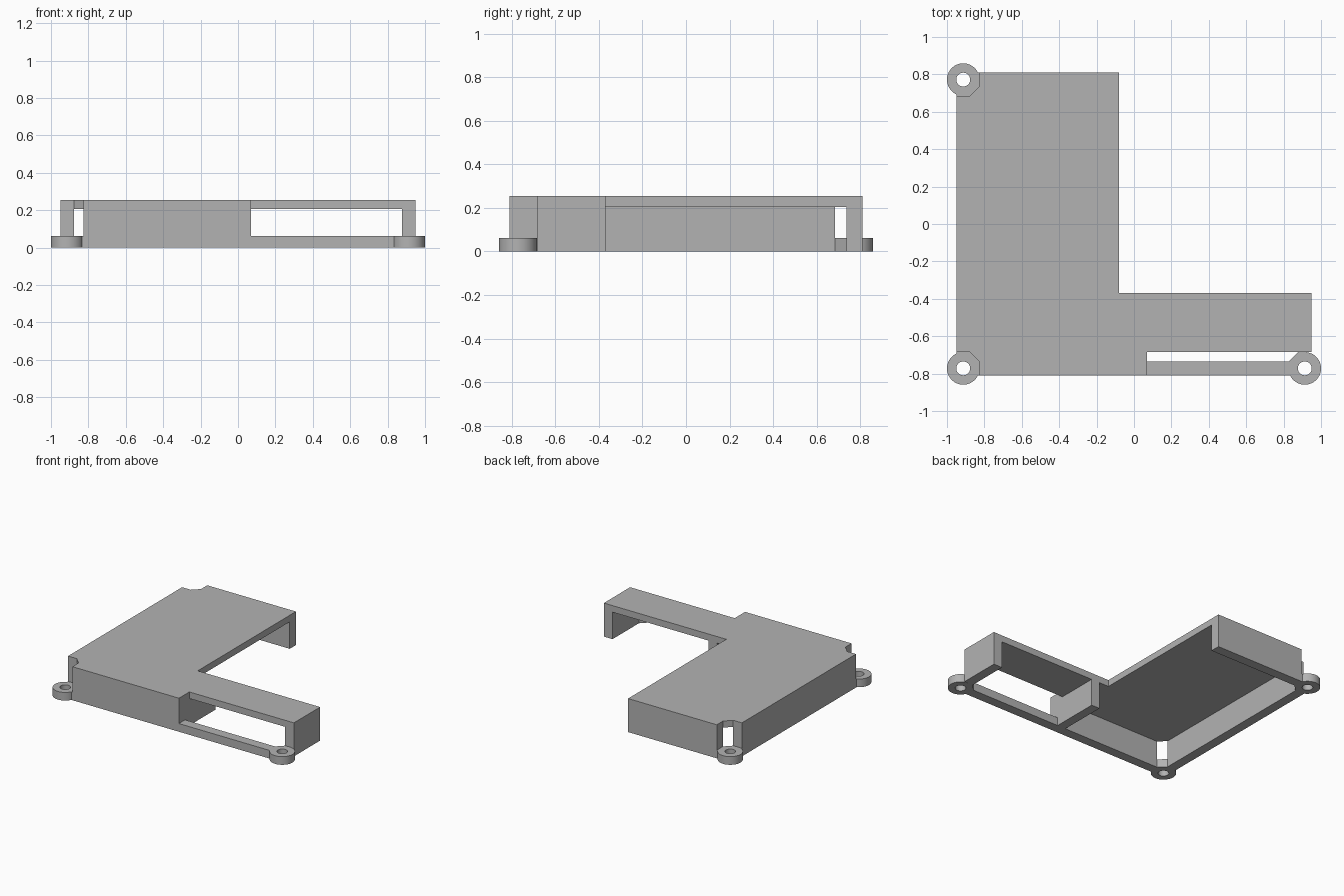
import bpy, bmesh, math

cube = bpy.data.objects.get("Cube")
if cube:
    bpy.data.objects.remove(cube, do_unlink=True)

# Main dimensions
X, Y, TOP = 0.95, 0.81, 0.255
PLATE, LOW = 0.205, 0.062
CX, CY, R, HOLE = 0.913, 0.772, 0.087, 0.037
K = R * math.tan(math.pi / 8)
IN_X, IN_Y = CX - K, CY - K
END_X, END_Y = CX - R, CY - R
ARM, STEP, SLOT = -0.37, -0.08, 0.07

grey = bpy.data.materials.new("plain grey")
grey.use_nodes = True
colour = (0.45, 0.45, 0.45, 1)
grey.diffuse_color = colour
grey.node_tree.nodes["Principled BSDF"].inputs["Base Color"].default_value = colour


def make_object(name, bm):
    bmesh.ops.recalc_face_normals(bm, faces=bm.faces)
    mesh = bpy.data.meshes.new(name)
    bm.to_mesh(mesh)
    bm.free()
    mesh.materials.append(grey)
    ob = bpy.data.objects.new(name, mesh)
    bpy.context.collection.objects.link(ob)
    return ob


def prism(name, outline, z0, z1):
    bm = bmesh.new()
    face = bm.faces.new([bm.verts.new((x, y, z0)) for x, y in outline])
    up = bmesh.ops.extrude_face_region(bm, geom=[face])["geom"]
    for v in up:
        if isinstance(v, bmesh.types.BMVert):
            v.co.z = z1
    return make_object(name, bm)


def box(name, x0, x1, y0, y1, z1):
    return prism(name, [(x0, y0), (x1, y0), (x1, y1), (x0, y1)], 0, z1)


def activate(ob):
    bpy.ops.object.select_all(action="DESELECT")
    ob.select_set(True)
    bpy.context.view_layer.objects.active = ob


# L-shaped top plate with chamfered corner notches
cover = prism("cover", [
    (-END_X, -Y), (SLOT, -Y), (SLOT, -END_Y), (X, -END_Y), (X, ARM),
    (STEP, ARM), (STEP, Y), (-END_X, Y), (-END_X, IN_Y), (-IN_X, END_Y),
    (-X, END_Y), (-X, -END_Y), (-IN_X, -END_Y), (-END_X, -IN_Y)], PLATE, TOP)

# Walls under the plate, and low rails that run on into the lugs
high, tuck = 0.23, 0.035
parts = [
    box("front_wall", -END_X, SLOT, -Y, -IN_Y, high),
    box("back_wall", -END_X, STEP, IN_Y, Y, high),
    box("side_wall", -X, -IN_X, -END_Y, END_Y, high),
    box("arm_end_wall", IN_X, X, -END_Y, ARM, high),
    box("dividing_wall", 0, SLOT, -Y, ARM, high),
    box("front_rail", -END_X - tuck, END_X + tuck, -Y, -IN_Y, LOW),
    box("back_rail", -END_X - tuck, STEP, IN_Y, Y, LOW),
    box("side_rail", -X, -IN_X, -END_Y - tuck, END_Y + tuck, LOW),
]
activate(cover)
for part in parts:
    mod = cover.modifiers.new("join", "BOOLEAN")
    mod.operation = "UNION"
    mod.solver = "EXACT"
    mod.object = part
    bpy.ops.object.modifier_apply(modifier=mod.name)
    bpy.data.objects.remove(part, do_unlink=True)

# Clear leftover seams on the flat faces
bm = bmesh.new()
bm.from_mesh(cover.data)
bmesh.ops.remove_doubles(bm, verts=bm.verts, dist=0.0001)
bmesh.ops.dissolve_limit(bm, angle_limit=0.01, verts=bm.verts, edges=bm.edges)
bm.to_mesh(cover.data)
bm.free()


def lug(name, sx, sy):
    """Round screw lug, chamfered on the quarter facing the middle."""
    bm = bmesh.new()
    count = 64
    rings = []
    for i in range(count):
        a = 2 * math.pi * i / count
        r = R
        if a < math.pi / 2:
            r = R / max(math.cos(a - q * math.pi / 4) for q in range(3))
        ring = []
        for rad, z in ((r, 0), (r, LOW), (HOLE, LOW), (HOLE, 0)):
            ring.append(bm.verts.new((sx * (CX - rad * math.cos(a)),
                                      sy * (CY - rad * math.sin(a)), z)))
        rings.append(ring)
    for i in range(count):
        p, q = rings[i], rings[(i + 1) % count]
        for j in range(4):
            k = (j + 1) % 4
            bm.faces.new((p[j], q[j], q[k], p[k]))
    ob = make_object(name, bm)
    activate(ob)
    bpy.ops.object.shade_smooth_by_angle(angle=math.radians(20))


# Three screw lugs
lug("front_right_lug", -1, -1)
lug("front_left_lug", 1, -1)
lug("back_right_lug", -1, 1)
